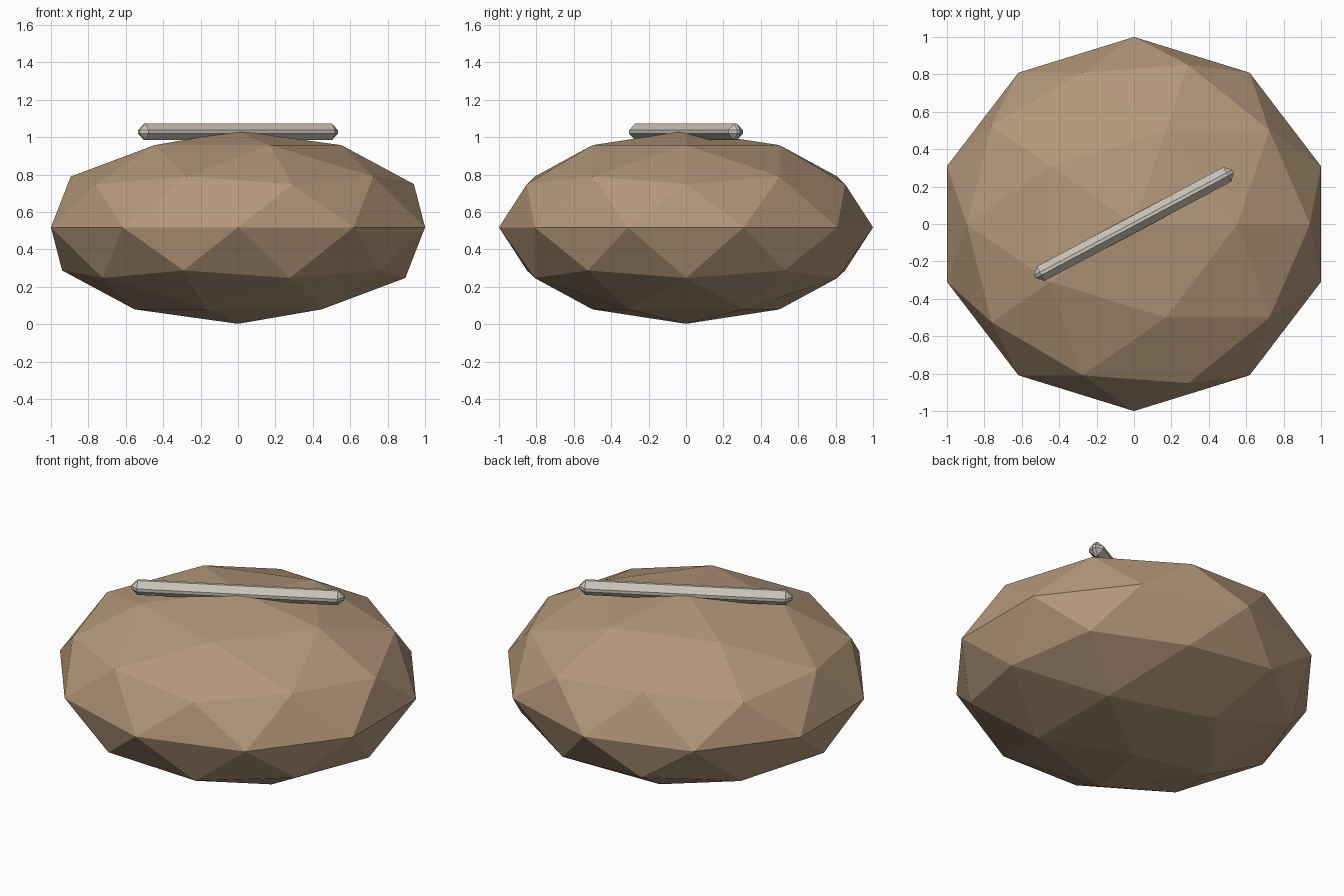
import bpy
import bmesh
import math
from mathutils import Matrix

if "Cube" in bpy.data.objects:
    bpy.data.objects.remove(bpy.data.objects["Cube"])


def material(name, rgb):
    mat = bpy.data.materials.new(name)
    mat.diffuse_color = (*rgb, 1.0)
    mat.use_nodes = True
    mat.node_tree.nodes["Principled BSDF"].inputs["Base Color"].default_value = mat.diffuse_color
    return mat


def add_object(name, bm, mat):
    mesh = bpy.data.meshes.new(name)
    bm.to_mesh(mesh)
    bm.free()
    mesh.materials.append(mat)
    obj = bpy.data.objects.new(name, mesh)
    bpy.context.collection.objects.link(obj)
    return obj


tan = material("tan_brown", (0.456, 0.314, 0.195))
grey = material("warm_light_grey", (0.578, 0.546, 0.475))

# Faceted, flattened body
bm = bmesh.new()
bmesh.ops.create_icosphere(
    bm, subdivisions=2, radius=1.0,
    matrix=Matrix.Translation((0, 0, 0.518)) @ Matrix.Diagonal((1.0515, 1.0, 0.516, 1)))
add_object("body", bm, tan)

# Chamfered bar lying diagonally across the top
bm = bmesh.new()
bmesh.ops.create_cube(bm, size=1.0, matrix=Matrix.Diagonal((1.2, 0.088, 0.088, 1)))
bmesh.ops.bevel(bm, geom=bm.edges[:], offset=0.035, segments=1,
                affect='EDGES', profile=0.5)
bar = add_object("top_bar", bm, grey)
bar.location = (0, 0, 1.028)
bar.rotation_euler = (0, 0, math.radians(28))
